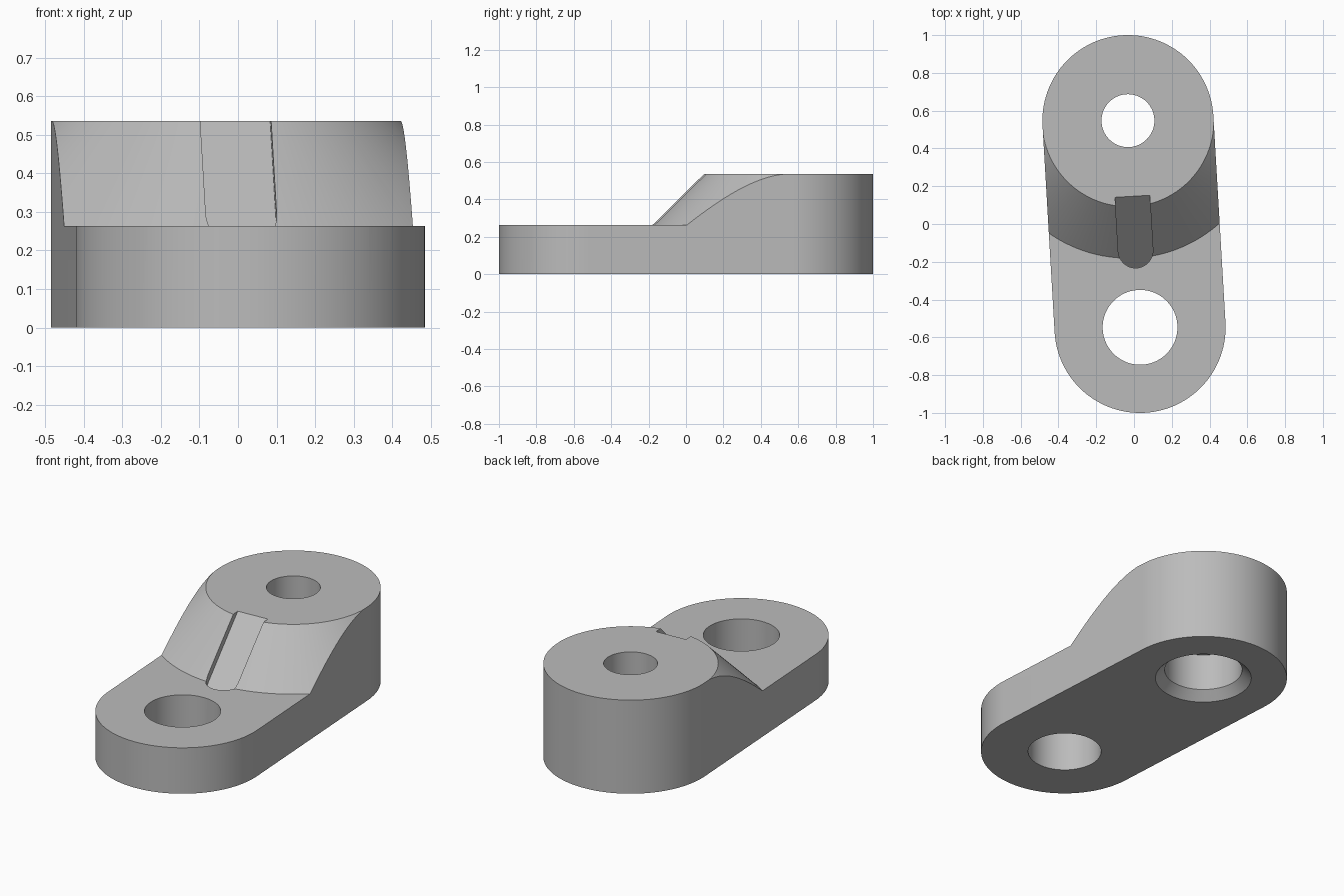
import bpy
import bmesh
from math import cos, sin, pi, radians

HALF = 0.548        # half the distance between the two bores
R = 0.453           # outer radius of both rounded ends
TOP, STEP = 0.536, 0.263
SEG = 128

cube = bpy.data.objects.get("Cube")
if cube:
    bpy.data.objects.remove(cube, do_unlink=True)


def make_object(name, bm):
    bmesh.ops.recalc_face_normals(bm, faces=bm.faces)
    mesh = bpy.data.meshes.new(name)
    bm.to_mesh(mesh)
    bm.free()
    obj = bpy.data.objects.new(name, mesh)
    bpy.context.collection.objects.link(obj)
    return obj


def arc(cy, radius, start, end, count):
    return [(radius * cos(start + (end - start) * i / count),
             cy + radius * sin(start + (end - start) * i / count))
            for i in range(count + 1)]


def prism(name, outline, bottom, top):
    """Closed prism; bottom is a function of y, so it may slope."""
    bm = bmesh.new()
    low = [bm.verts.new((x, y, bottom(y))) for x, y in outline]
    high = [bm.verts.new((x, y, top)) for x, y in outline]
    bm.faces.new(low)
    bm.faces.new(high)
    for i in range(len(low)):
        j = (i + 1) % len(low)
        bm.faces.new((low[i], low[j], high[j], high[i]))
    return make_object(name, bm)


def lathe(name, cy, profile):
    """Solid of revolution about a vertical axis at y = cy."""
    bm = bmesh.new()
    rings = [[bm.verts.new((r * cos(2 * pi * i / SEG), cy + r * sin(2 * pi * i / SEG), z))
              for i in range(SEG)] for r, z in profile]
    for a, b in zip(rings, rings[1:]):
        for i in range(SEG):
            j = (i + 1) % SEG
            bm.faces.new((a[i], a[j], b[j], b[i]))
    bm.faces.new(rings[0])
    bm.faces.new(rings[-1])
    return make_object(name, bm)


def boolean(target, tool, operation):
    tool.hide_render = True
    mod = target.modifiers.new(tool.name, "BOOLEAN")
    mod.operation = operation
    mod.solver = "EXACT"
    mod.object = tool
    bpy.context.view_layer.objects.active = target
    bpy.ops.object.modifier_apply(modifier=mod.name)
    bpy.data.objects.remove(tool, do_unlink=True)


# Link body: full-height stadium
outline = arc(HALF, R, 0, pi, SEG // 2) + arc(-HALF, R, pi, 2 * pi, SEG // 2)
body = prism("link_body", outline, lambda y: 0, TOP)

# Low arm and conical shoulder around the tall boss
boolean(body, lathe("shoulder_envelope", HALF,
                    [(3, -0.1), (3, STEP), (0.728, STEP), (0.391, 0.6)]), "INTERSECT")

# Tall boss bore: chamfered mouth, wide lower bore, narrow upper bore
boolean(body, lathe("stepped_bore", HALF,
                    [(0.31, -0.05), (0.21, 0.05), (0.21, 0.266),
                     (0.14, 0.266), (0.14, 0.7)]), "DIFFERENCE")

# Low arm bore
boolean(body, lathe("plain_bore", -HALF, [(0.198, -0.1), (0.198, 0.7)]), "DIFFERENCE")

# Sloping groove with a rounded lower end
groove = arc(-0.141, 0.092, pi, 2 * pi, 32) + [(0.092, 0.3), (-0.092, 0.3)]
boolean(body, prism("groove_cutter", groove, lambda y: TOP + y - 0.147, 0.9), "DIFFERENCE")

# Swing the link slightly off the y axis
body.rotation_euler.z = radians(3.35)

# Finish
grey = bpy.data.materials.new("plain_grey")
grey.use_nodes = True
colour = (0.5, 0.5, 0.5, 1)
grey.diffuse_color = colour
grey.node_tree.nodes["Principled BSDF"].inputs["Base Color"].default_value = colour
body.data.materials.clear()
body.data.materials.append(grey)
for poly in body.data.polygons:
    poly.material_index = 0

bpy.ops.object.select_all(action="DESELECT")
body.select_set(True)
bpy.context.view_layer.objects.active = body
bpy.ops.object.shade_smooth_by_angle(angle=radians(25))
